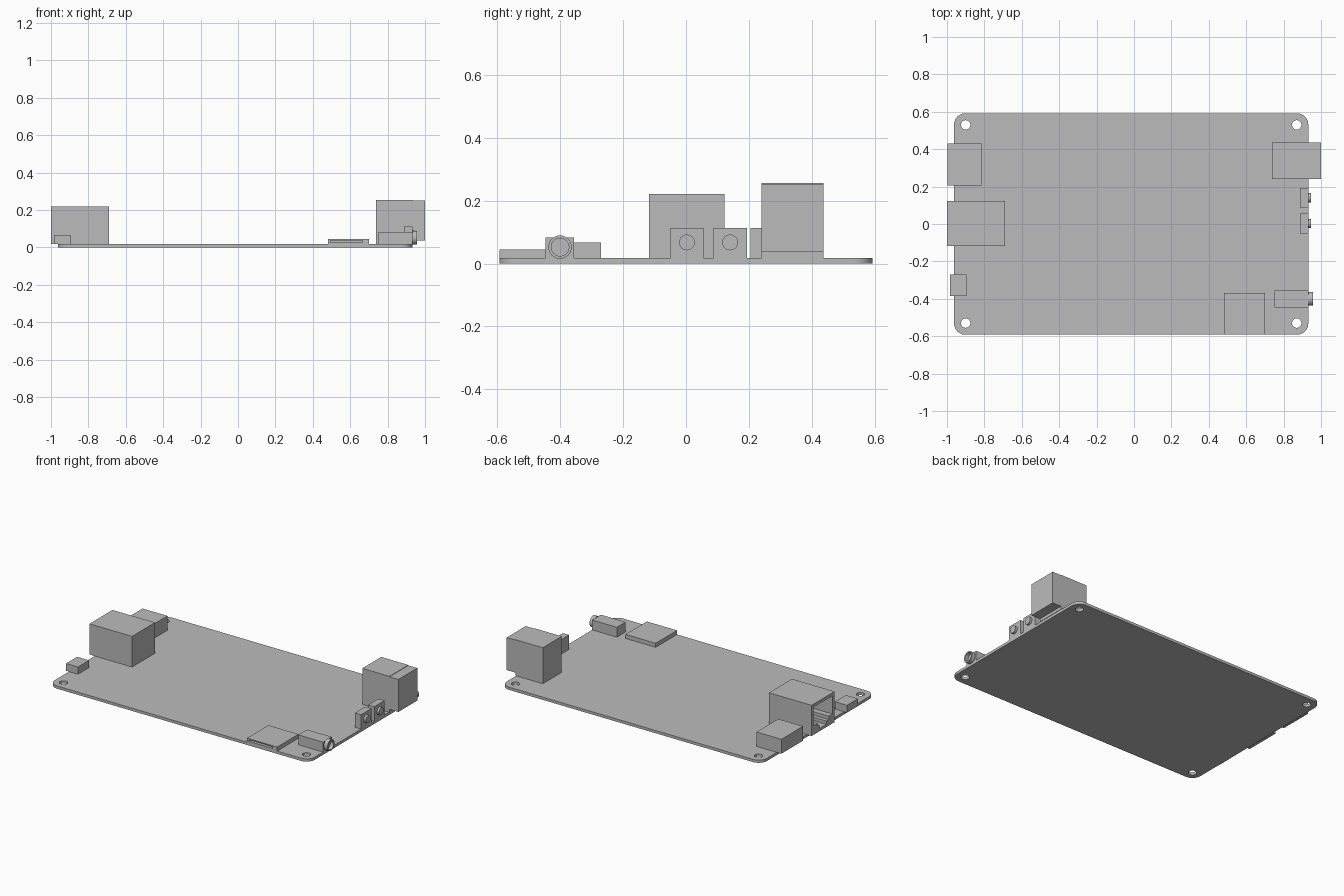
import bpy
import bmesh
from math import pi
from mathutils import Matrix, Vector

if "Cube" in bpy.data.objects:
    bpy.data.objects.remove(bpy.data.objects["Cube"], do_unlink=True)

GREY = (0.5, 0.5, 0.5, 1)
grey = bpy.data.materials.new("plain grey")
grey.use_nodes = True
grey.diffuse_color = GREY
grey.node_tree.nodes["Principled BSDF"].inputs["Base Color"].default_value = GREY

TOP = 0.018     # upper surface of the board
EDGE = 0.932    # right-hand edge of the board


def finish(name, bm):
    mesh = bpy.data.meshes.new(name)
    bm.to_mesh(mesh)
    bm.free()
    mesh.materials.append(grey)
    ob = bpy.data.objects.new(name, mesh)
    bpy.context.collection.objects.link(ob)
    return ob


def box(name, x, y, z, corner=0):
    """Box from (min, max) ranges, with optional rounded upright edges."""
    bm = bmesh.new()
    bmesh.ops.create_cube(bm, size=1)
    for v in bm.verts:
        v.co = Vector([r[0] if c < 0 else r[1] for c, r in zip(v.co, (x, y, z))])
    if corner:
        upright = [e for e in bm.edges if abs(e.verts[0].co.z - e.verts[1].co.z) > 1e-4]
        bmesh.ops.bevel(bm, geom=upright, offset=corner, segments=8, profile=0.5,
                        affect='EDGES')
    return finish(name, bm)


def cylinder(name, centre, radius, depth, along_x=False):
    bm = bmesh.new()
    turn = Matrix.Rotation(pi / 2, 4, 'Y') if along_x else Matrix()
    bmesh.ops.create_cone(bm, cap_ends=True, segments=32, radius1=radius, radius2=radius,
                          depth=depth, matrix=Matrix.Translation(centre) @ turn)
    return finish(name, bm)


def cut(ob, cutters):
    """Subtract the cutters, then discard them."""
    bpy.context.view_layer.objects.active = ob
    for cutter in cutters:
        cutter.hide_render = True
        mod = ob.modifiers.new("cut", 'BOOLEAN')
        mod.operation = 'DIFFERENCE'
        mod.solver = 'EXACT'
        mod.object = cutter
        bpy.ops.object.modifier_apply(modifier=mod.name)
        bpy.data.objects.remove(cutter, do_unlink=True)


def smooth(ob):
    bpy.ops.object.select_all(action='DESELECT')
    ob.select_set(True)
    bpy.context.view_layer.objects.active = ob
    bpy.ops.object.shade_smooth_by_angle(angle=pi / 6)


# Board with rounded corners and four mounting holes
board = box("circuit_board", (-0.962, EDGE), (-0.592, 0.592), (0, TOP), corner=0.06)
cut(board, [cylinder("hole_cutter", (x, y, 0), 0.025, 0.2)
            for x in (-0.9, 0.87) for y in (-0.53, 0.53)])
smooth(board)

# Network socket with a stepped opening on the left-hand edge
socket = box("network_socket", (-1.0, -0.69), (-0.117, 0.122), (TOP, 0.22))
cut(socket, [box("socket_cutter", (-1.1, -0.76), (0.0025 - w, 0.0025 + w), (low, 0.2))
             for w, low in ((0.098, 0.08), (0.06, 0.058), (0.035, 0.036))])

# Plain connectors on the same edge
box("video_connector", (-0.996, -0.815), (0.205, 0.43), (TOP, 0.113))
box("power_connector", (-0.983, -0.896), (-0.385, -0.27), (TOP, 0.066))

# Card reader with a thin slot in its front
reader = box("card_reader", (0.48, 0.70), (-0.592, -0.37), (TOP, 0.045))
cut(reader, [box("slot_cutter", (0.495, 0.665), (-0.7, -0.42), (0.027, 0.038))])

# Stacked port, whose front lip overhangs the board
box("stacked_port", (0.737, 0.935), (0.24, 0.437), (TOP, 0.255))
box("stacked_port_lip", (0.935, 1.0), (0.24, 0.437), (0.038, 0.252))

# Audio jack: body and hollow barrel
box("audio_jack_body", (0.752, EDGE), (-0.446, -0.355), (TOP, 0.083))
barrel = cylinder("audio_jack_barrel", (0.944, -0.40, 0.052), 0.037, 0.026, True)
cut(barrel, [cylinder("barrel_cutter", (0.957, -0.40, 0.052), 0.028, 0.046, True)])
smooth(barrel)

# Two push buttons
for name, y in (("front", 0.003), ("back", 0.14)):
    box(name + "_button_body", (0.887, EDGE), (y - 0.053, y + 0.053), (TOP, 0.113))
    smooth(cylinder(name + "_button_cap", (0.939, y, 0.067), 0.025, 0.016, True))
